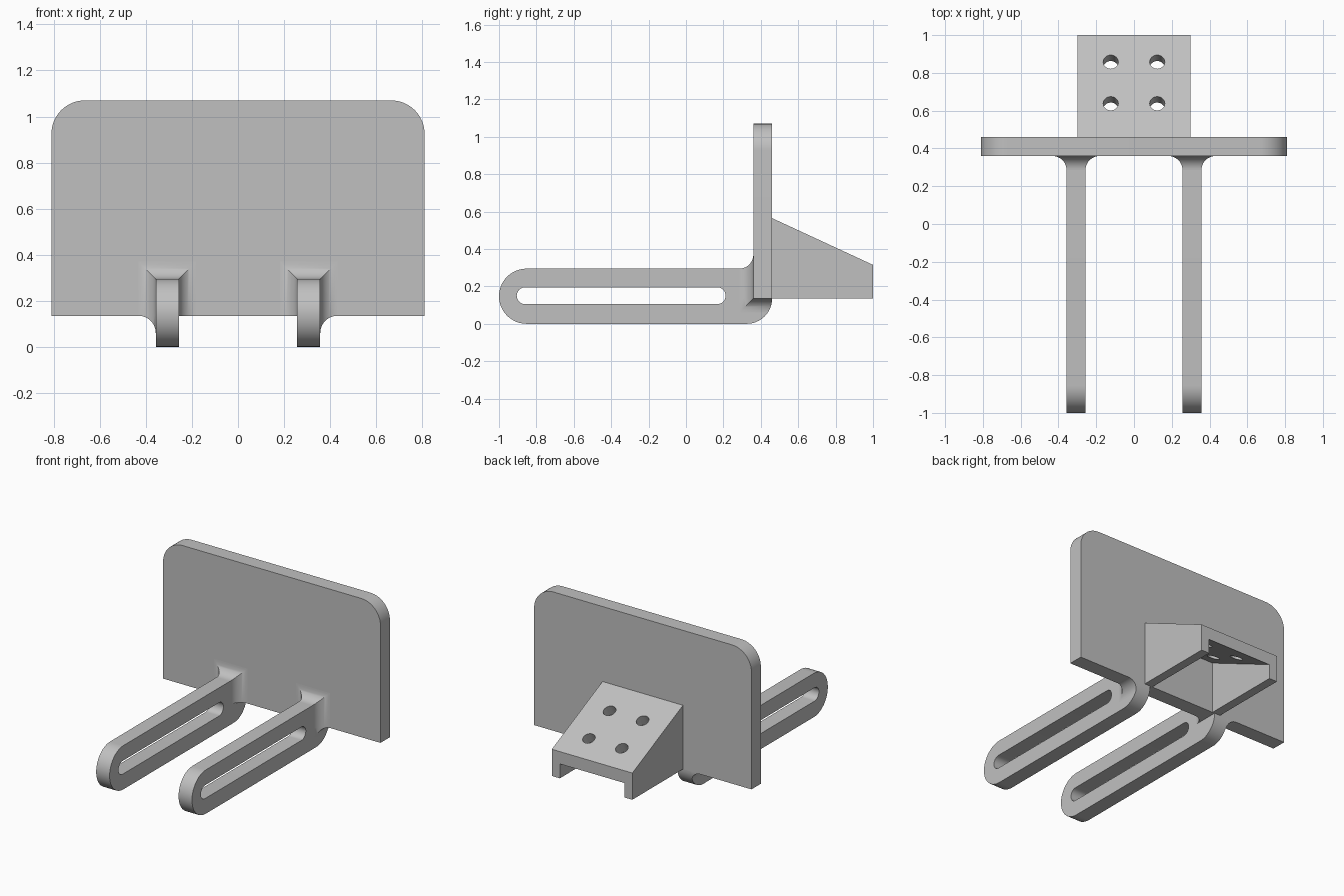
import bpy, bmesh
from math import sin, cos, pi, sqrt, asin, atan2
from mathutils import Matrix, Vector

cube = bpy.data.objects.get("Cube")
if cube:
    bpy.data.objects.remove(cube)

grey = bpy.data.materials.new("plain grey")
grey.use_nodes = True
COLOR = (0.53, 0.53, 0.53, 1)
grey.diffuse_color = COLOR
grey.node_tree.nodes["Principled BSDF"].inputs["Base Color"].default_value = COLOR

# Main dimensions
FRONT, BACK = 0.36, 0.46       # plate faces
BOTTOM, TOP = 0.135, 1.07      # plate height
ARM_TOP, ARM_X, ARM_HALF = 0.295, 0.307, 0.05
FILLET = 0.075


def finish(name, bm, smooth=True):
    bmesh.ops.recalc_face_normals(bm, faces=bm.faces)
    mesh = bpy.data.meshes.new(name)
    bm.to_mesh(mesh)
    bm.free()
    obj = bpy.data.objects.new(name, mesh)
    bpy.context.collection.objects.link(obj)
    mesh.materials.append(grey)
    bpy.ops.object.select_all(action='DESELECT')
    obj.select_set(True)
    bpy.context.view_layer.objects.active = obj
    if smooth:
        bpy.ops.object.shade_smooth_by_angle(angle=pi / 6)
    return obj


def arc(cu, cv, r, a0, a1, n=16):
    """Points on an arc, angles in units of pi."""
    return [(cu + r * cos(pi * (a0 + (a1 - a0) * i / n)),
             cv + r * sin(pi * (a0 + (a1 - a0) * i / n))) for i in range(n + 1)]


def extruded(loops, place, depth):
    """Fill an outline with optional holes and extrude it."""
    bm = bmesh.new()
    for loop in loops:
        vs = [bm.verts.new(place(u, v)) for u, v in loop]
        for i, v in enumerate(vs):
            bm.edges.new((v, vs[i - 1]))
    bmesh.ops.triangle_fill(bm, edges=bm.edges[:], use_beauty=True)
    geo = bmesh.ops.extrude_face_region(bm, geom=bm.faces[:])["geom"]
    bmesh.ops.translate(bm, vec=depth, verts=[g for g in geo if isinstance(g, bmesh.types.BMVert)])
    return bm


def lofted(rings):
    """Skin rings of equal point count and cap the ends."""
    bm = bmesh.new()
    rows = [[bm.verts.new(p) for p in ring] for ring in rings]
    for a, b in zip(rows, rows[1:]):
        for i in range(len(a)):
            bm.faces.new((a[i - 1], a[i], b[i], b[i - 1]))
    bm.faces.new(rows[0])
    bm.faces.new(rows[-1])
    return bm


# Upright plate with rounded top corners
W, R = 0.81, 0.145
outline = ([(-W, BOTTOM), (W, BOTTOM)] + arc(W - R, TOP - R, R, 0, 0.5)
           + arc(R - W, TOP - R, R, 0.5, 1))
finish("upright_plate", extruded([outline], lambda u, v: (u, FRONT, v), (0, BACK - FRONT, 0)))

# Fillet steps: distance from the plate, and the flare at that distance
steps = []
for i in range(13):
    a = pi / 2 * i / 12
    steps.append((FILLET * (1 - sin(a)), FILLET * (1 - cos(a))))

mid = ARM_TOP / 2
heel = BOTTOM
heel_y = BACK - heel
arm_outline = (arc(mid - 1, mid, mid, 0.5, 1.5, 24) + arc(heel_y, heel, heel, -0.5, 0)
               + [(BACK - 0.02, BOTTOM + 0.005), (BACK - 0.02, ARM_TOP)])
slot = arc(-0.86, 0.15, 0.045, 0.5, 1.5) + arc(0.167, 0.15, 0.045, -0.5, 0.5)

for side, label in ((1, "left"), (-1, "right")):
    cx = side * ARM_X
    # Slotted arm
    finish(label + "_arm", extruded([arm_outline, slot],
           lambda u, v: (cx - ARM_HALF, u, v), (2 * ARM_HALF, 0, 0)))

    # Flare joining the arm to the plate front
    rings = []
    for d, f in steps:
        h = ARM_HALF + f
        y = FRONT - d
        rings.append([(cx - h, y, BOTTOM), (cx + h, y, BOTTOM),
                      (cx + h, y, ARM_TOP + f), (cx - h, y, ARM_TOP + f)])
    finish(label + "_front_fillet", lofted(rings))

    # Flare joining the outer arm side to the plate underside
    rings = []
    for d, f in steps:
        x = cx + side * (ARM_HALF + f)
        start = asin(d / heel)
        ring = [(x, FRONT - d, BOTTOM + 0.002), (x, FRONT - d, BOTTOM - d)]
        for k in range(7):
            a = start * (1 - k / 6)
            ring.append((x, heel_y + heel * cos(a), BOTTOM - heel * sin(a) - 0.0002 * k / 6))
        ring.append((x, BACK, BOTTOM + 0.002))
        rings.append(ring)
    finish(label + "_under_fillet", lofted(rings))

# Sloped rear bracket: an open channel under a slanted roof
HALF, WALL, ROOF = 0.30, 0.06, 0.083
HIGH, LOW, END = 0.565, 0.315, 1.0


def channel(y, top):
    i, r = HALF - WALL, top - ROOF
    pts = [(-HALF, BOTTOM), (-HALF, top), (HALF, top), (HALF, BOTTOM),
           (i, BOTTOM), (i, r), (-i, r), (-i, BOTTOM)]
    return [(x, y, z) for x, z in pts]


bracket = finish("rear_bracket", lofted([channel(BACK, HIGH), channel(END, LOW)]), False)

# Four holes drilled square to the slope
slope = atan2(HIGH - LOW, END - BACK)
bm = bmesh.new()
for x in (-0.123, 0.123):
    for y in (0.638, 0.858):
        z = HIGH - (y - BACK) * (HIGH - LOW) / (END - BACK)
        normal = Vector((0, sin(slope), cos(slope)))
        place = Matrix.Translation(Vector((x, y, z)) - normal * 0.04) @ Matrix.Rotation(-slope, 4, 'X')
        bmesh.ops.create_cone(bm, cap_ends=True, segments=32, radius1=0.04, radius2=0.04,
                              depth=0.16, matrix=place)
drill = finish("hole_cutter", bm, False)
drill.hide_render = True
cut = bracket.modifiers.new("holes", 'BOOLEAN')
cut.operation = 'DIFFERENCE'
cut.solver = 'EXACT'
cut.object = drill
bpy.context.view_layer.objects.active = bracket
bpy.ops.object.modifier_apply(modifier=cut.name)
bpy.data.objects.remove(drill)
bpy.ops.object.select_all(action='DESELECT')
bracket.select_set(True)
bpy.ops.object.shade_smooth_by_angle(angle=pi / 9)
